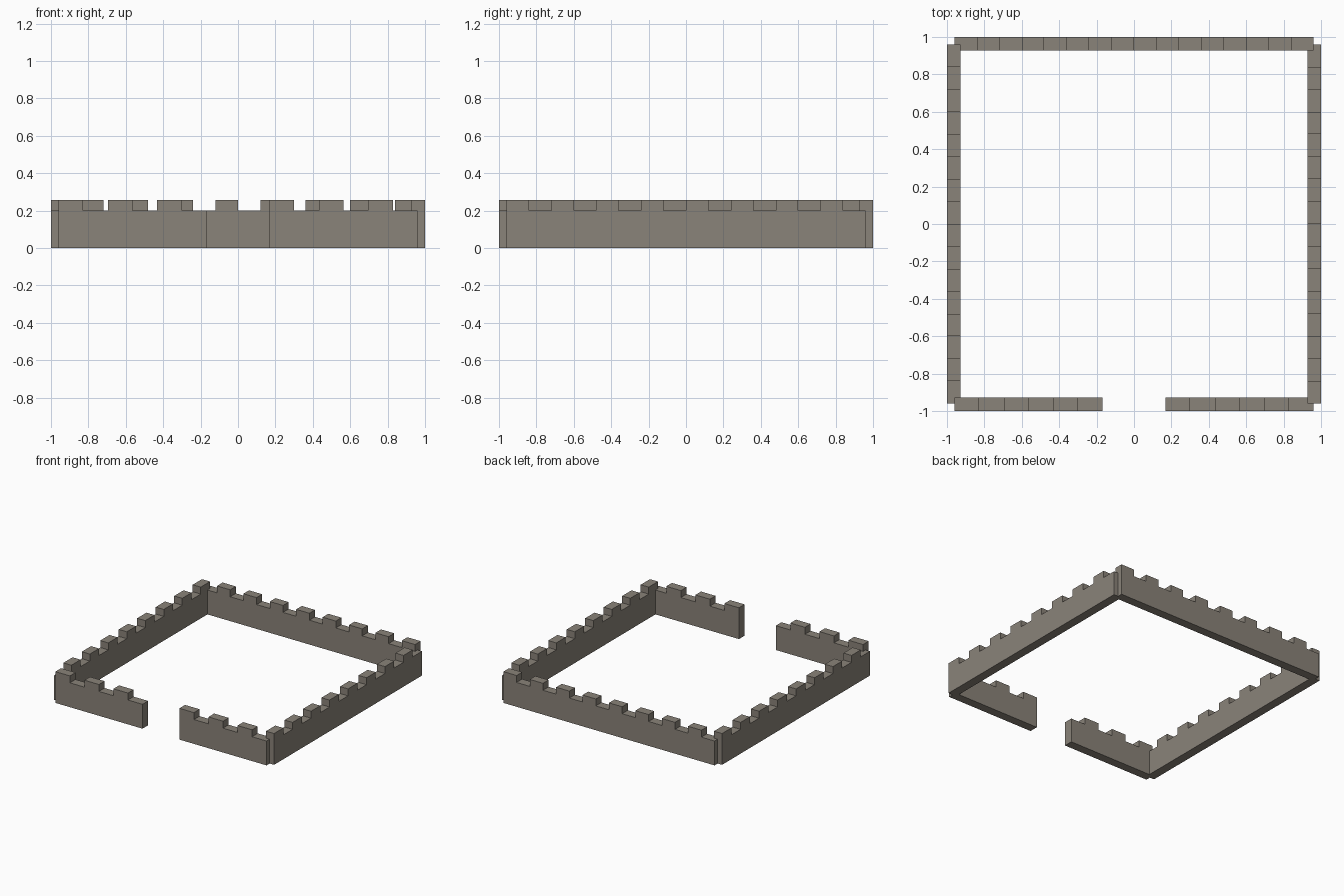
import bpy, bmesh, math
from mathutils import Matrix

if "Cube" in bpy.data.objects:
    bpy.data.objects.remove(bpy.data.objects["Cube"])

WALL_H, TOP_H = 0.20, 0.257      # wall walk height and merlon height
OUTER, INNER = 1.0, 0.927        # outer and inner wall planes
END, GATE = 0.96, 0.168          # wall ends and half gate opening

stone = bpy.data.materials.new("grey_stone")
stone.diffuse_color = (0.254, 0.227, 0.192, 1)
stone.use_nodes = True
stone.node_tree.nodes["Principled BSDF"].inputs["Base Color"].default_value = stone.diffuse_color


def battlement_wall(name, x0, x1, slots, angle):
    """Crenellated profile along the front side, extruded to wall thickness,
    then turned about the centre. Even slots are merlons, odd ones gaps."""
    step = (x1 - x0) / slots
    profile = [(x0, 0)]
    for i in range(slots):
        z = TOP_H if i % 2 == 0 else WALL_H
        profile += [(x0 + i * step, z), (x0 + (i + 1) * step, z)]
    profile.append((x1, 0))

    bm = bmesh.new()
    face = bm.faces.new([bm.verts.new((x, -OUTER, z)) for x, z in profile])
    ext = bmesh.ops.extrude_face_region(bm, geom=[face], use_keep_orig=True)
    moved = [g for g in ext["geom"] if isinstance(g, bmesh.types.BMVert)]
    bmesh.ops.translate(bm, verts=moved, vec=(0, OUTER - INNER, 0))
    bmesh.ops.recalc_face_normals(bm, faces=bm.faces)
    bmesh.ops.triangulate(bm, faces=[f for f in bm.faces if len(f.verts) > 4])
    bm.transform(Matrix.Rotation(math.radians(angle), 4, 'Z'))

    mesh = bpy.data.meshes.new(name)
    bm.to_mesh(mesh)
    bm.free()
    mesh.materials.append(stone)
    bpy.context.collection.objects.link(bpy.data.objects.new(name, mesh))


# Front wall in two halves with the gate opening between them
battlement_wall("front_wall_left", -END, -GATE, 6, 0)
battlement_wall("front_wall_right", GATE, END, 6, 0)

# Full-length walls, turned around the courtyard
for name, angle in (("right_wall", 90), ("back_wall", 180), ("left_wall", 270)):
    battlement_wall(name, -END, END, 16, angle)
